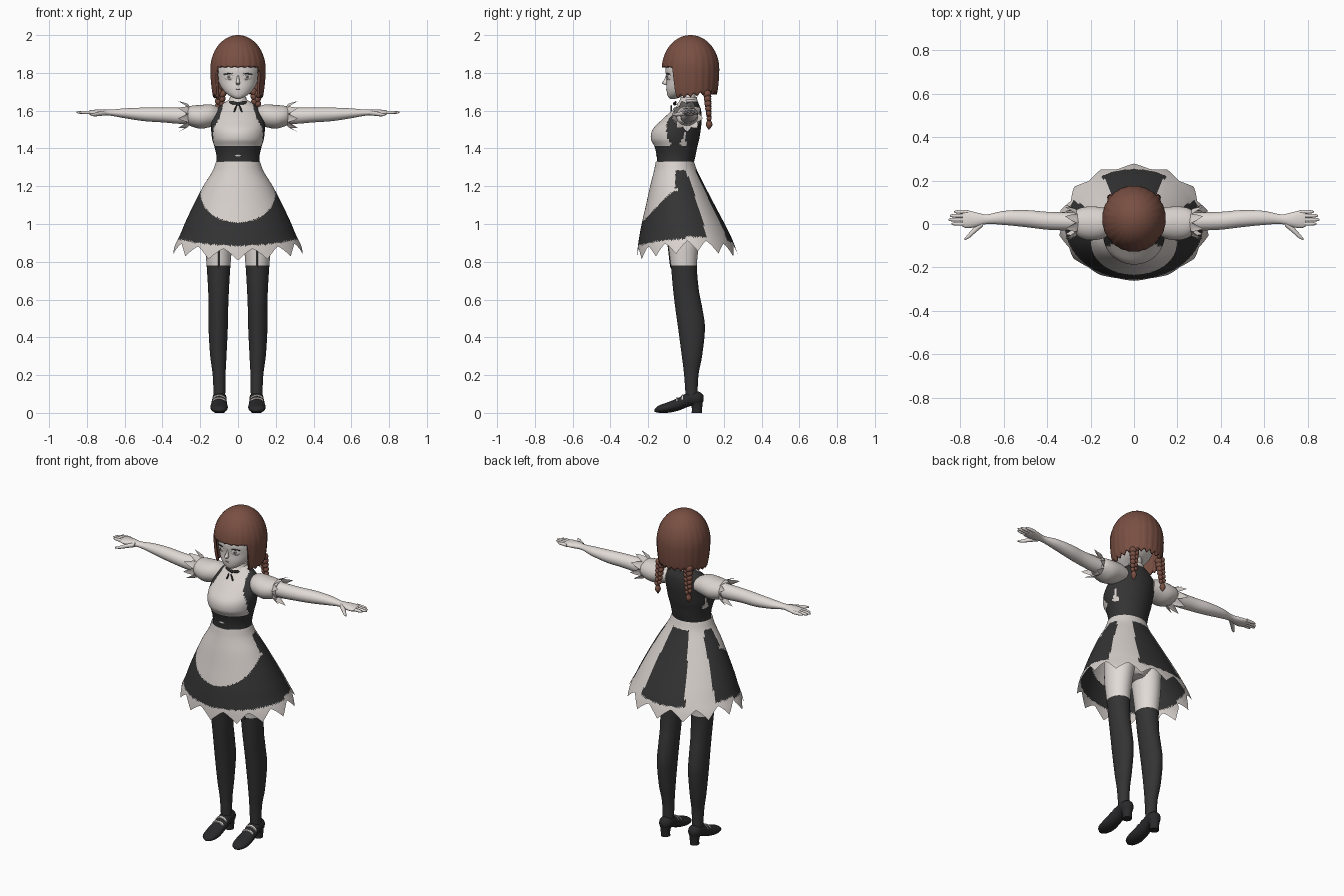
import bpy, bmesh, math
from mathutils import Matrix

if "Cube" in bpy.data.objects:
    bpy.data.objects.remove(bpy.data.objects["Cube"])


def material(name, r, g, b):
    m = bpy.data.materials.new(name)
    m.use_nodes = True
    m.diffuse_color = (r, g, b, 1)
    m.node_tree.nodes["Principled BSDF"].inputs["Base Color"].default_value = (r, g, b, 1)
    return m


SKIN = material("pale skin", .76, .71, .68)
WHITE = material("white cloth", .69, .64, .61)
DARK = material("black cloth", .034, .034, .034)
SHOE = material("black leather", .022, .022, .024)
HAIR = material("auburn hair", .19, .078, .055)
GREY = material("grey iris", .3, .28, .28)
LIP = material("lip", .42, .3, .28)


def ev(keys, t):
    """Smooth interpolation of key rows, by their first column."""
    n = len(keys)
    t = min(max(t, keys[0][0]), keys[-1][0])
    i = 0
    while i < n - 2 and t > keys[i + 1][0]:
        i += 1

    def slope(j, k):
        a, b = keys[max(j - 1, 0)], keys[min(j + 1, n - 1)]
        return (b[k] - a[k]) / (b[0] - a[0])
    p, q = keys[i], keys[i + 1]
    h = q[0] - p[0]
    s = (t - p[0]) / h
    return [(2*s**3 - 3*s*s + 1) * p[k] + (s**3 - 2*s*s + s) * h * slope(i, k)
            + (3*s*s - 2*s**3) * q[k] + (s**3 - s*s) * h * slope(i + 1, k)
            for k in range(1, len(p))]


def finish(name, bm, mats, rule=None):
    bmesh.ops.remove_doubles(bm, verts=bm.verts, dist=.00005)
    bmesh.ops.recalc_face_normals(bm, faces=bm.faces)
    for f in bm.faces:
        f.smooth = True
        if rule:
            f.material_index = rule(f.calc_center_median())
    me = bpy.data.meshes.new(name)
    bm.to_mesh(me)
    bm.free()
    for m in mats:
        me.materials.append(m)
    me.set_sharp_from_angle(angle=math.radians(50))
    ob = bpy.data.objects.new(name, me)
    bpy.context.scene.collection.objects.link(ob)
    return ob


def sheet(name, f, nu, nv, mats, rule=None, caps=False):
    """Tube surface from f(angle, v), closed around the angle."""
    bm = bmesh.new()
    rows = [[bm.verts.new(f(2 * math.pi * i / nu, j / nv)) for i in range(nu)]
            for j in range(nv + 1)]
    for a, b in zip(rows, rows[1:]):
        for i in range(nu):
            k = (i + 1) % nu
            bm.faces.new((a[i], a[k], b[k], b[i]))
    if caps:
        bm.faces.new(rows[0])
        bm.faces.new(rows[-1])
    return finish(name, bm, mats, rule)


def loft(name, axis, keys, mats, rule=None, s=1, nu=24, nv=20):
    """Ellipse rings; rows are position, centre, half width, low, high."""
    def f(a, v):
        t = keys[0][0] + (keys[-1][0] - keys[0][0]) * v
        c, r, lo, hi = ev(keys, t)
        p = c + r * math.cos(a)
        q = (lo + hi) / 2 + (hi - lo) / 2 * math.sin(a)
        x, y, z = {"x": (t, p, q), "y": (p, t, q), "z": (p, q, t)}[axis]
        return s * x, y, z
    return sheet(name, f, nu, nv, mats, rule, True)


def ball(name, loc, size, mat, turn=0, tilt=0):
    bm = bmesh.new()
    bmesh.ops.create_uvsphere(bm, u_segments=16, v_segments=10, radius=1)
    m = (Matrix.Translation(loc) @ Matrix.Rotation(turn, 4, "Z")
         @ Matrix.Rotation(tilt, 4, "Y") @ Matrix.Diagonal((*size, 1)))
    bmesh.ops.transform(bm, matrix=m, verts=bm.verts)
    return finish(name, bm, [mat])


def zigzag(a, n):
    """Sharp wave, 1 at the front and falling to 0 between points."""
    return abs(2 * (((a + math.pi / 2) * n / (2 * math.pi)) % 1) - 1)


# Bodice with a white bib
BIB = [(1.40, .115), (1.43, .128), (1.5, .128), (1.56, .1), (1.6, .085), (1.66, .08)]


def bodice_rule(c):
    bib = c.z > 1.412 and c.y < 0 and abs(c.x) < ev(BIB, c.z)[0]
    return 1 if bib or c.z > 1.645 else 0


loft("bodice", "z", [
    (1.30, 0, .113, -.15, .035), (1.36, 0, .114, -.155, .05), (1.41, 0, .125, -.167, .06),
    (1.45, 0, .137, -.186, .07), (1.5, 0, .142, -.177, .078), (1.55, 0, .14, -.13, .083),
    (1.6, 0, .122, -.075, .08), (1.63, 0, .09, -.045, .07), (1.66, 0, .045, -.02, .058)],
    [DARK, WHITE], bodice_rule, nu=72, nv=60)
ball("belt_buckle", (0, -.156, 1.362), (.018, .004, .006), WHITE)
loft("pelvis", "z", [(.96, 0, .04, -.06, .06), (1.02, 0, .13, -.11, .09), (1.15, 0, .13, -.12, .08),
                     (1.3, 0, .105, -.14, .03)], [WHITE])

# Skirt with apron, white back bands and a pointed hem
SKIRT = [(.80, .365, -.262, .285), (.88, .338, -.255, .26), (.94, .308, -.246, .235),
         (1.0, .283, -.235, .205), (1.1, .236, -.212, .152), (1.2, .184, -.19, .1),
         (1.28, .135, -.17, .06), (1.33, .116, -.16, .042)]


def hem(a):
    side = math.cos(a) ** 2
    return .885 + .035 * side + (.015 if math.sin(a) > 0 else 0)


def skirt_point(a, v):
    low = hem(a) - .018 - .06 * zigzag(a, 14) ** 1.3
    z = 1.33 + (low - 1.33) * v
    rx, front, back = ev(SKIRT, z)
    return rx * math.cos(a), (front + back) / 2 + (back - front) / 2 * math.sin(a), z


def skirt_rule(c):
    rx, front, back = ev(SKIRT, c.z)
    sn = (c.y - (front + back) / 2) / ((back - front) / 2)
    ang = math.degrees(math.atan2(sn, abs(c.x) / rx))
    if c.z > 1.285 or c.z < hem(math.radians(ang)):
        return 1
    drop = (1.285 - c.z) / .36
    if ang < 35:
        apron = ang < 0 and (c.x / .197) ** 2 + (min(c.z - 1.16, 0) / .152) ** 2 < 1
        upper = c.z > 1.16 and ang < -22 + 22 * (1 - drop)
        round_top = c.z > 1.25 and ang > 28
        return 1 if apron and (upper or c.z <= 1.19) or ang > 33 - 5 * drop or round_top else 0
    return 0 if ang > 67 - 4 * drop else 1


sheet("skirt", skirt_point, 168, 80, [DARK, WHITE], skirt_rule)

# Neck, collar and ribbon
loft("neck", "z", [(1.6, 0, .045, -.02, .06), (1.66, 0, .034, -.015, .05),
                   (1.75, 0, .036, -.02, .05)], [SKIN])
loft("collar", "z", [(1.63, 0, .066, -.055, .07), (1.65, 0, .05, -.036, .062),
                     (1.672, 0, .043, -.028, .057)], [WHITE], nv=6)
ball("ribbon_knot", (0, -.06, 1.637), (.01, .008, .01), DARK)
for s, side in ((1, "left"), (-1, "right")):
    ball(side + "_ribbon_loop", (s * .026, -.057, 1.642), (.022, .005, .009), DARK, s * .2, -s * .2)
    ball(side + "_ribbon_tail", (s * .016, -.078, 1.605), (.004, .005, .028), DARK, 0, -s * .35)

# Head and face
loft("head", "z", [
    (1.663, 0, .012, -.085, -.055), (1.672, 0, .034, -.094, -.03), (1.69, 0, .06, -.1, .0),
    (1.72, 0, .087, -.104, .06), (1.76, 0, .105, -.103, .1), (1.82, 0, .115, -.108, .13),
    (1.9, 0, .105, -.09, .13), (1.95, 0, .06, -.03, .09)], [SKIN], nu=40, nv=40)
loft("nose", "z", [(1.735, 0, .006, -.108, -.09), (1.745, 0, .011, -.128, -.09),
                   (1.76, 0, .008, -.117, -.09), (1.79, 0, .005, -.106, -.09)], [SKIN], nu=12, nv=10)
ball("mouth", (0, -.103, 1.712), (.013, .003, .003), LIP)
for s, side in ((1, "left"), (-1, "right")):
    ball(side + "_eye", (s * .05, -.093, 1.778), (.025, .004, .017), WHITE, s * .45)
    ball(side + "_iris", (s * .048, -.097, 1.778), (.011, .003, .015), GREY, s * .45)
    ball(side + "_pupil", (s * .048, -.099, 1.778), (.004, .002, .006), SHOE, s * .45)
    ball(side + "_lash", (s * .052, -.096, 1.796), (.028, .004, .003), SHOE, s * .45, s * .1)


# Bobbed hair with a straight fringe
def hair_point(a, v):
    from_front = abs((math.degrees(a) + 90 + 180) % 360 - 180)
    blend = min(max((from_front - 51) / 5, 0), 1)
    strand = abs(math.sin(12 * a))
    lower = 1.665 + .02 * min(max((from_front - 80) / 50, 0), 1) + .018 * strand
    edge = (1.828 + .006 * strand) * (1 - blend) + lower * blend
    z = 2 - (2 - edge) * (1 - math.cos(v * math.pi / 2))
    d = (z - 1.82) / .18
    r = math.sqrt(max(1 - d * d, 0)) if d > 0 else 1 - .14 * d * d
    r *= 1 - .018 * (1 - strand) * v
    return .147 * r * math.cos(a), .024 + .153 * r * math.sin(a), z


hair = sheet("hair", hair_point, 144, 32, [HAIR])
thick = hair.modifiers.new("thickness", "SOLIDIFY")
thick.thickness = .014
thick.offset = -1

# Paired parts
for s, side in ((1, "left_"), (-1, "right_")):
    # Braid of alternating lobes with a tied tuft
    for i in range(6):
        for k in (-1, 1):
            size = .022 - .0018 * i
            ball(side + "braid_lobe", (s * (.092 + .002 * i) + k * .01, .112 + .002 * i,
                 1.7 - .026 * i - (k + 1) * .006), (size * .85, size, size), HAIR, 0, k * .5)
    loft(side + "braid_tuft", "z", [(1.5, s * .104, .003, .118, .124), (1.525, s * .104, .016, .105, .14),
         (1.55, s * .104, .009, .112, .132)], [HAIR], nu=12, nv=8)

    # Puffed sleeve and pointed cuff
    loft(side + "sleeve", "x", [
        (.095, .015, .05, 1.53, 1.615), (.14, .005, .07, 1.515, 1.632), (.2, .003, .078, 1.505, 1.63),
        (.25, .005, .068, 1.518, 1.625), (.275, .008, .05, 1.53, 1.617)], [WHITE], s=s, nu=32)

    def cuff(a, v, s=s):
        r = .05 + v * (.014 + .02 * zigzag(a, 9))
        return (s * (.255 + v * (.012 + .05 * zigzag(a, 9))),
                .006 + r * math.cos(a), 1.572 + r * math.sin(a))
    sheet(side + "cuff", cuff, 72, 4, [WHITE])

    # Arm and hand
    loft(side + "arm", "x", [
        (.13, .01, .045, 1.53, 1.618), (.3, .012, .042, 1.53, 1.616), (.4, .015, .041, 1.538, 1.616),
        (.5, .025, .039, 1.545, 1.616), (.6, .028, .032, 1.56, 1.612), (.68, .022, .022, 1.574, 1.605),
        (.72, .02, .032, 1.573, 1.607), (.77, .022, .041, 1.575, 1.604), (.79, .024, .036, 1.58, 1.6)],
        [SKIN], s=s, nv=40)
    for finger, y, tip in (("little", .056, .828), ("ring", .038, .848),
                           ("middle", .02, .855), ("index", .001, .84)):
        loft(side + finger + "_finger", "x", [
            (.765, y, .009, 1.58, 1.6), (tip - .015, y, .008, 1.583, 1.599),
            (tip, y, .003, 1.588, 1.594)], [SKIN], s=s, nu=10, nv=8)
    loft(side + "thumb", "x", [(.695, .005, .016, 1.576, 1.602), (.73, -.024, .016, 1.572, 1.596),
         (.76, -.054, .012, 1.57, 1.588), (.78, -.07, .004, 1.574, 1.582)], [SKIN], s=s, nu=12, nv=10)

    # Leg with stocking and garter strap
    loft(side + "leg", "z", [
        (.06, .098, .03, .0, .06), (.2, .1, .034, -.01, .066), (.3, .104, .043, -.022, .085),
        (.45, .105, .051, -.042, .1), (.55, .104, .052, -.056, .087), (.65, .103, .055, -.068, .068),
        (.78, .103, .063, -.08, .058), (.9, .102, .073, -.095, .07), (1.06, .09, .085, -.11, .09)],
        [SKIN, DARK], lambda c: int(c.z < .78), s=s, nu=32, nv=100)
    loft(side + "garter_strap", "z", [(.77, .1, .006, -.084, -.076), (.9, .1, .006, -.099, -.091)],
         [DARK], s=s, nu=8, nv=4)

    # Shoe with heel and white laces
    loft(side + "shoe", "y", [
        (-.166, .1, .012, .006, .02), (-.15, .1, .034, .001, .036), (-.1, .1, .046, .0, .055),
        (-.04, .1, .042, .012, .08), (.02, .098, .037, .035, .112), (.07, .098, .035, .04, .112),
        (.092, .098, .014, .06, .095)], [SHOE], s=s)
    loft(side + "heel", "z", [(0, .098, .026, .03, .084), (.03, .098, .026, .03, .086),
                              (.065, .098, .032, .015, .09)], [SHOE], s=s, nv=6)
    for y, top in ((-.05, .08), (-.02, .095)):
        loft(side + "lace", "y", [(y - .004, .1, .036, .045, top), (y + .004, .1, .036, .045, top + .004)],
             [WHITE], s=s, nv=2)
